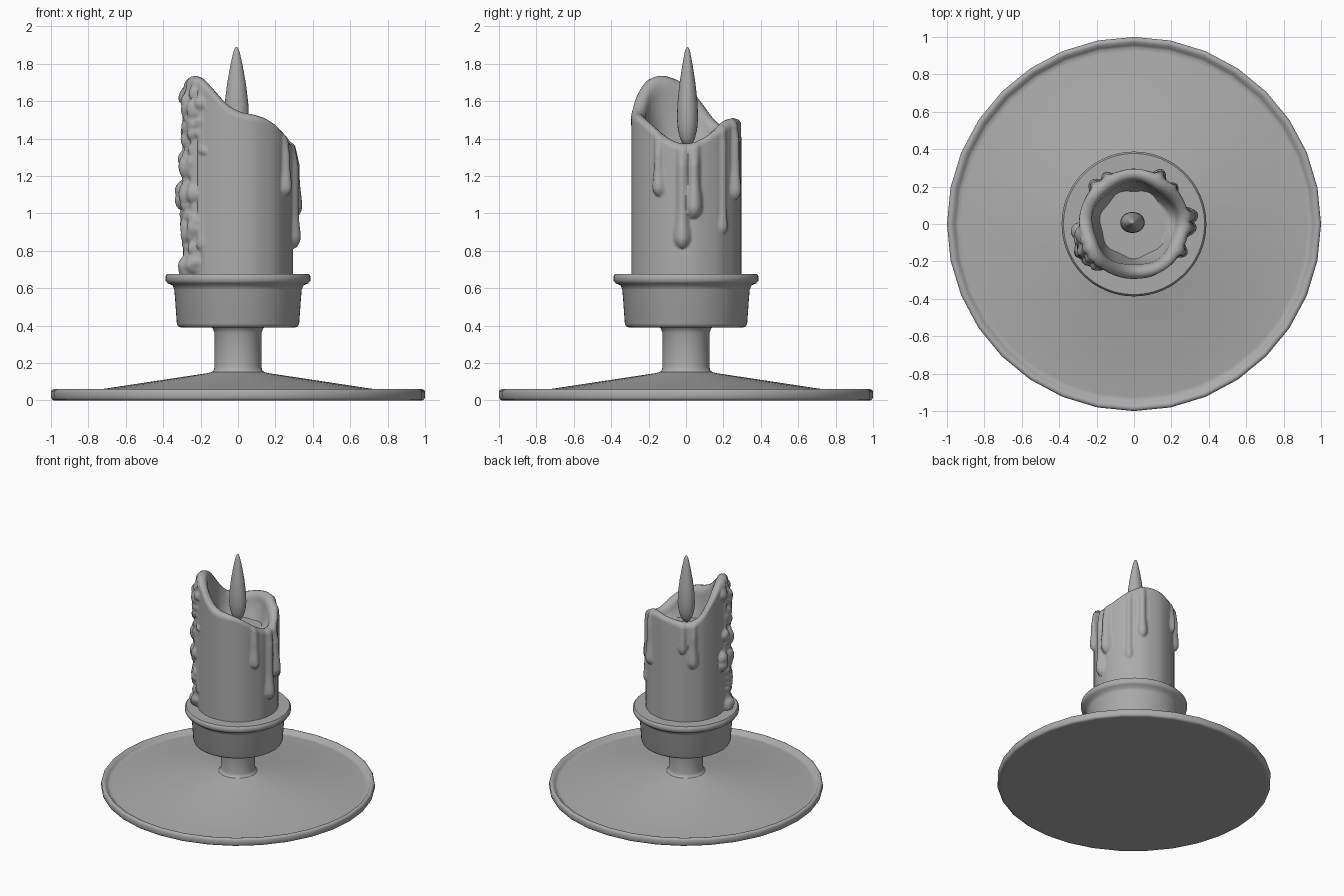
import bpy, bmesh, random
from math import sin, cos, pi, radians, sqrt, exp

random.seed(4)
if "Cube" in bpy.data.objects:
    bpy.data.objects.remove(bpy.data.objects["Cube"])

SHADE = (0.41, 0.41, 0.41, 1)
grey = bpy.data.materials.new("plain grey")
grey.use_nodes = True
grey.diffuse_color = SHADE
grey.node_tree.nodes["Principled BSDF"].inputs["Base Color"].default_value = SHADE


def skin(name, rows, sides, angle=40):
    """Join rings of points; each row maps an angle to (radius, height)."""
    bm = bmesh.new()
    turns = [2 * pi * i / sides for i in range(sides)]
    rings = []
    for row in rows:
        ring = []
        for a in turns:
            r, z = row(a)
            ring.append(bm.verts.new((r * cos(a), r * sin(a), z)))
        rings.append(ring)
    for low, high in zip(rings, rings[1:]):
        for i in range(sides):
            j = (i + 1) % sides
            bm.faces.new((low[i], low[j], high[j], high[i]))
    bmesh.ops.remove_doubles(bm, verts=bm.verts, dist=0.00001)
    bmesh.ops.recalc_face_normals(bm, faces=bm.faces)
    mesh = bpy.data.meshes.new(name)
    bm.to_mesh(mesh)
    bm.free()
    mesh.materials.append(grey)
    ob = bpy.data.objects.new(name, mesh)
    bpy.context.collection.objects.link(ob)
    bpy.ops.object.select_all(action='DESELECT')
    ob.select_set(True)
    bpy.context.view_layer.objects.active = ob
    bpy.ops.object.shade_smooth_by_angle(angle=radians(angle))
    return ob


def lathe(name, profile, sides, angle=40):
    return skin(name, [lambda a, p=p: p for p in profile], sides, angle)


# Holder: dished plate, stem and cup
lathe("base_plate", [(0, 0), (0.97, 0), (0.985, 0), (0.995, 0.005), (1, 0.015), (1, 0.047),
                     (0.995, 0.056), (0.985, 0.06), (0.972, 0.058), (0.957, 0.04),
                     (0.945, 0.032), (0.925, 0.033), (0.73, 0.06), (0.16, 0.146),
                     (0.13, 0.155), (0, 0.155)], 32, 50)
lathe("stem", [(0.15, 0.145), (0.13, 0.16), (0.125, 0.18), (0.125, 0.36), (0.135, 0.385),
               (0.15, 0.395)], 48)
lathe("cup", [(0, 0.39), (0.295, 0.39), (0.305, 0.39), (0.32, 0.395), (0.327, 0.41),
              (0.34, 0.59), (0.35, 0.615), (0.375, 0.625), (0.387, 0.64), (0.387, 0.665),
              (0.377, 0.677), (0.365, 0.677), (0, 0.677)], 64, 50)

# Wavy rim of the candle: (degrees, height)
RIM = [(0, 1.36), (25, 1.41), (45, 1.48), (65, 1.515), (90, 1.5), (115, 1.47), (137, 1.46),
       (155, 1.53), (172, 1.67), (200, 1.735), (217, 1.74), (232, 1.705), (250, 1.61),
       (268, 1.54), (290, 1.53), (312, 1.49), (337, 1.4), (360, 1.36)]


def rim(a):
    """Straight runs between the rim points, averaged to soften the corners."""
    total = 0
    for shift in range(-12, 13, 4):
        d = (a * 180 / pi + shift) % 360
        for (d0, z0), (d1, z1) in zip(RIM, RIM[1:]):
            if d <= d1:
                total += z0 + (z1 - z0) * (d - d0) / (d1 - d0)
                break
    return total / 7


# Wax runs: (degrees, lower end, half width, thickness)
DRIPS = [(-30, 1.09, 0.04, 0.035), (-4, 0.81, 0.048, 0.042), (8, 0.97, 0.052, 0.05),
         (43, 0.89, 0.032, 0.02), (62, 1.07, 0.042, 0.035), (120, 1.22, 0.036, 0.025),
         (135, 1.1, 0.046, 0.035), (198, 0.95, 0.035, 0.025), (208, 0.68, 0.045, 0.035),
         (218, 0.67, 0.045, 0.035), (227, 0.8, 0.03, 0.02)]
# Lumps piled on the tall side: (angle, height, size)
LUMPS = [(radians(random.gauss(211, 8)), random.uniform(0.68, 1.66), random.uniform(0.02, 0.045))
         for i in range(75)]
LUMPS += [(radians(188), z, 0.05) for z in (1.07, 1.12)]
LUMPS += [(radians(207), z, 0.058) for z in (0.7, 1.1, 1.25)]
R = 0.294


def arc(a, b):
    return R * ((a - b + pi) % (2 * pi) - pi)


def wax(a, z):
    """Height of the wax runs and lumps above the candle wall."""
    best = 0
    for deg, end, w, thick in DRIPS:
        up = z - end
        if up <= 0:
            continue
        bulb = exp(-((up - 1.3 * w) / (1.8 * w)) ** 2)
        k = 0.72 + 0.28 * bulb
        if up < 1.3 * w:
            k *= sqrt(max(0, 1 - (1 - up / (1.3 * w)) ** 2))
        q = arc(a, radians(deg)) / (w * k)
        if abs(q) < 1:
            best = max(best, thick * k * (1 - q * q) ** 1.1)
    lump = 0
    for b, zc, s in LUMPS:
        q = (arc(a, b) / s) ** 2 + ((z - zc) / (1.2 * s)) ** 2
        if q < 1:
            lump = max(lump, s * 0.95 * (1 - q) ** 0.6)
    return 0.002 * sin(9 * a) * sin(4 * a + 1) + max(best, lump, 0.75 * (best + lump))


def wall(t):
    def row(a):
        z = 0.66 + (rim(a) - 0.035 - 0.66) * t
        fade = 1 - 0.5 * max(0, (z - rim(a) + 0.12) / 0.085)
        return R + wax(a, z) * fade, z
    return row


def lip(r, drop, share):
    def row(a):
        z = rim(a) - drop
        return r + share * wax(a, z) + 0.006 * sin(5 * a) * (1 - share), z
    return row


POOL = 1.3


def bowl(t):
    def row(a):
        top = rim(a) - 0.045
        r = 0.222 + 0.007 * sin(5 * a)
        return r + (0.18 + 0.006 * sin(7 * a) - r) * t ** 1.5, top + (POOL - top) * t
    return row


# Candle: dripping wall, rounded lip, melted bowl and flat pool
rows = [wall(i / 100) for i in range(101)]
rows += [lip(0.291, 0.018, 0.4), lip(0.281, 0.005, 0.25), lip(0.264, 0, 0.1),
         lip(0.246, 0.005, 0), lip(0.232, 0.02, 0)]
rows += [bowl(i / 8) for i in range(9)]
rows += [lambda a, r=r: (r, POOL) for r in (0.165, 0.15, 0)]
skin("candle", rows, 180, 60)

# Wick and flame
wick = lathe("wick", [(0, 1.29), (0.01, 1.29), (0.01, 1.38), (0, 1.38)], 10)
flame = lathe("flame", [(0, 1.355), (0.025, 1.368), (0.042, 1.4), (0.055, 1.45), (0.06, 1.51),
                        (0.057, 1.59), (0.046, 1.69), (0.03, 1.79), (0.015, 1.865),
                        (0.007, 1.885), (0, 1.89)], 24, 80)
flame.scale = (1.1, 0.94, 1)
for part in (wick, flame):
    part.location = (-0.008, 0.008, 0)
